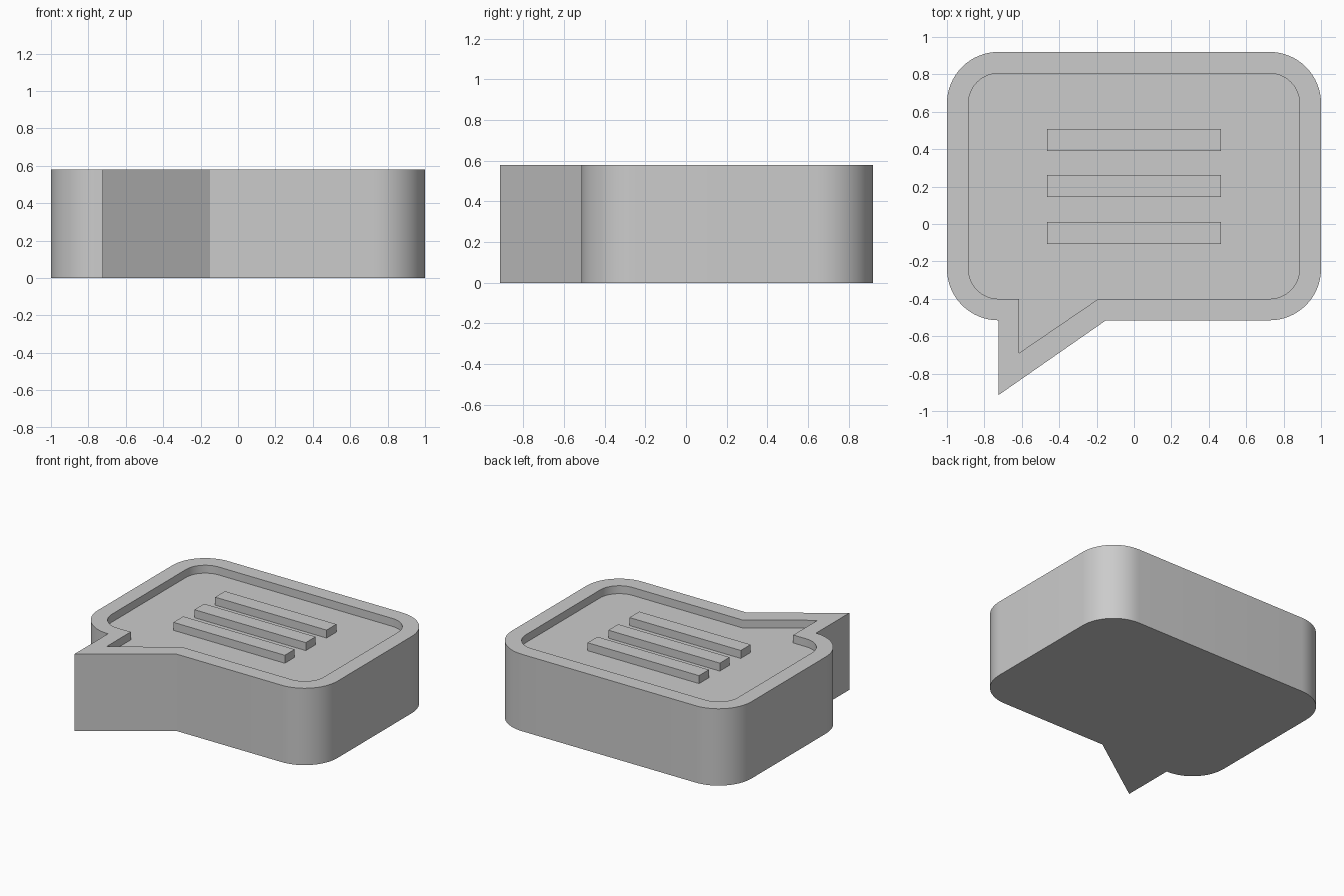
import bpy, bmesh, math

if "Cube" in bpy.data.objects:
    bpy.data.objects.remove(bpy.data.objects["Cube"])

HEIGHT, FLOOR = 0.58, 0.52
CX, CY_LOW, CY_HIGH = 0.725, -0.24, 0.645   # shared corner centres

grey = bpy.data.materials.new("light grey")
grey.diffuse_color = (0.6, 0.6, 0.6, 1)
grey.use_nodes = True
grey.node_tree.nodes["Principled BSDF"].inputs["Base Color"].default_value = grey.diffuse_color


def outline(radius, tail):
    """Rounded rectangle, counter-clockwise, ending with the pointed tail."""
    pts = []
    corners = [(CX, CY_LOW, -90), (CX, CY_HIGH, 0), (-CX, CY_HIGH, 90), (-CX, CY_LOW, 180)]
    for x, y, start in corners:
        for i in range(17):
            a = math.radians(start + 90 * i / 16)
            pts.append((x + radius * math.cos(a), y + radius * math.sin(a)))
    return pts + tail


def finish(bm, name):
    bmesh.ops.recalc_face_normals(bm, faces=bm.faces)
    mesh = bpy.data.meshes.new(name)
    bm.to_mesh(mesh)
    bm.free()
    mesh.materials.append(grey)
    obj = bpy.data.objects.new(name, mesh)
    bpy.context.collection.objects.link(obj)
    return obj


# Speech bubble body: outer wall, flat rim, shallow recess
outer = outline(0.275, [(-CX, -0.62), (-CX, -0.915), (-0.15, -0.515)])
inner = outline(0.16, [(-0.615, -0.40), (-0.615, -0.69), (-0.19, -0.40)])
bm = bmesh.new()
loops = [[bm.verts.new((x, y, z)) for x, y in pts]
         for pts, z in ((outer, 0), (outer, HEIGHT), (inner, HEIGHT), (inner, FLOOR))]
for lower, upper in zip(loops, loops[1:]):
    for i in range(len(lower)):
        j = (i + 1) % len(lower)
        bm.faces.new((lower[i], lower[j], upper[j], upper[i]))
bm.faces.new(loops[0][::-1])
bm.faces.new(loops[-1])
body = finish(bm, "bubble_body")
bpy.context.view_layer.objects.active = body
body.select_set(True)
bpy.ops.object.shade_smooth_by_angle(angle=math.radians(30))

# Three raised text bars, level with the rim
for k, y in enumerate((0.45, 0.2025, -0.0475)):
    bm = bmesh.new()
    bmesh.ops.create_cube(bm, size=1)
    for v in bm.verts:
        v.co.x *= 0.93
        v.co.y = v.co.y * 0.117 + y
        v.co.z = HEIGHT if v.co.z > 0 else FLOOR - 0.02
    finish(bm, f"text_bar_{k + 1}")
